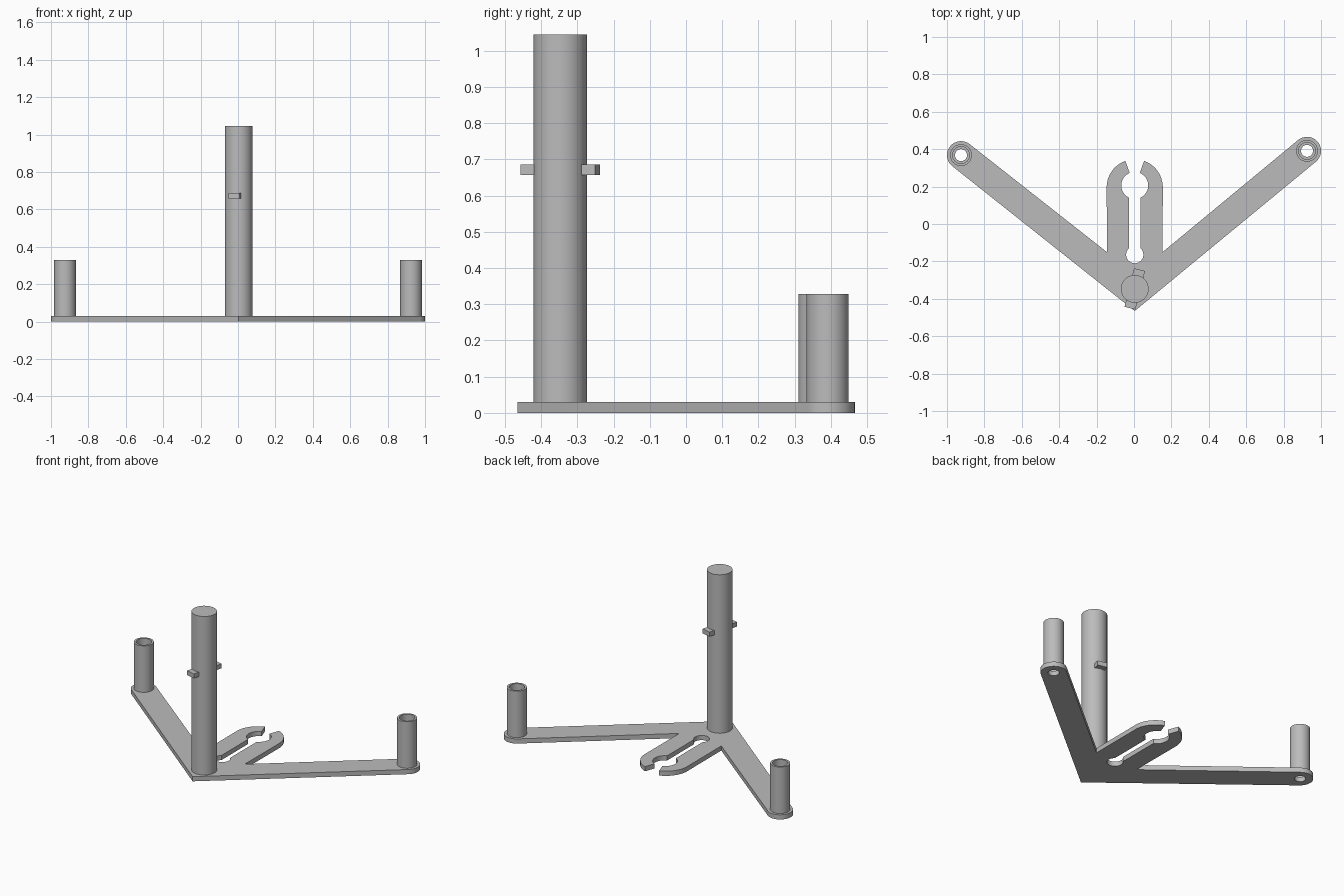
import bpy, bmesh
from math import radians, degrees, cos, sin, atan2, asin, hypot

if "Cube" in bpy.data.objects:
    bpy.data.objects.remove(bpy.data.objects["Cube"], do_unlink=True)

grey = bpy.data.materials.new("plain grey")
grey.use_nodes = True
COLOUR = (0.5, 0.5, 0.5, 1)
grey.diffuse_color = COLOUR
grey.node_tree.nodes["Principled BSDF"].inputs["Base Color"].default_value = COLOUR

THICK = 0.03
MID = 0.004                      # centre line of post and fork
POST = (MID, -0.347)
TIP = (MID, -0.465)              # front corner of the plate
R_END = 0.075
ENDS = {"right": (-0.925, 0.368), "left": (0.925, 0.391)}


def arc(c, r, a0, a1, n=24):
    steps = [radians(a0 + (a1 - a0) * i / n) for i in range(n + 1)]
    return [(c[0] + r * cos(a), c[1] + r * sin(a)) for a in steps]


def circle(c, r):
    return arc(c, r, 0, 360, 64)[:-1]


def extrude(name, loops, z0, z1):
    """Solid from closed outlines; inner outlines become holes."""
    curve = bpy.data.curves.new(name, "CURVE")
    curve.dimensions = "2D"
    curve.fill_mode = "BOTH"
    curve.extrude = (z1 - z0) / 2
    for loop in loops:
        spline = curve.splines.new("POLY")
        spline.points.add(len(loop) - 1)
        for p, (x, y) in zip(spline.points, loop):
            p.co = (x, y, 0, 1)
        spline.use_cyclic_u = True
    temp = bpy.data.objects.new(name + "_outline", curve)
    bpy.context.collection.objects.link(temp)
    bpy.context.view_layer.update()
    mesh = bpy.data.meshes.new_from_object(
        temp.evaluated_get(bpy.context.evaluated_depsgraph_get()))
    bpy.data.objects.remove(temp, do_unlink=True)
    bm = bmesh.new()
    bm.from_mesh(mesh)
    bmesh.ops.remove_doubles(bm, verts=bm.verts, dist=1e-5)
    bmesh.ops.translate(bm, verts=bm.verts, vec=(0, 0, (z0 + z1) / 2))
    bmesh.ops.recalc_face_normals(bm, faces=bm.faces)
    bm.to_mesh(mesh)
    bm.free()
    mesh.materials.clear()
    mesh.materials.append(grey)
    obj = bpy.data.objects.new(name, mesh)
    bpy.context.collection.objects.link(obj)
    bpy.ops.object.select_all(action="DESELECT")
    bpy.context.view_layer.objects.active = obj
    obj.select_set(True)
    bpy.ops.object.shade_smooth_by_angle(angle=radians(30))
    return obj


def arm_end(c, side):
    """Round arm end whose outer edge runs straight to the front corner."""
    dx, dy = c[0] - TIP[0], c[1] - TIP[1]
    a = degrees(atan2(dy, dx) + side * asin(R_END / hypot(dx, dy)))
    return arc(c, R_END, a - 90, a + 90)


# Base plate: two arms with a clip fork between them
fork = [(0.149, -0.15)]
fork += arc((0, 0.196), 0.15, 0, 70.5)         # rounded prong
fork += arc((0, 0.206), 0.072, 68, -65)        # clip opening
fork += arc((0, -0.164), 0.046, 49, -90)       # relief hole at slot root
fork_left = [(MID + x, y) for x, y in fork]
fork_right = [(MID - x, y) for x, y in reversed(fork[:-1])]
outline = ([TIP] + arm_end(ENDS["left"], -1) + fork_left + fork_right
           + arm_end(ENDS["right"], 1))
extrude("base_plate", [outline] + [circle(c, 0.032) for c in ENDS.values()], 0, THICK)

# Hollow tubes on the arm ends
for side, c in ENDS.items():
    extrude(side + "_tube", [circle(c, 0.058), circle(c, 0.045)], THICK, 0.328)

# Tall post with a cross peg
extrude("post", [circle(POST, 0.074)], THICK, 1.045)
turn = radians(-14)
peg = [(POST[0] + x * cos(turn) - y * sin(turn), POST[1] + x * sin(turn) + y * cos(turn))
       for x, y in ((-0.03, -0.106), (0.03, -0.106), (0.03, 0.106), (-0.03, 0.106))]
extrude("cross_peg", [peg], 0.657, 0.686)
